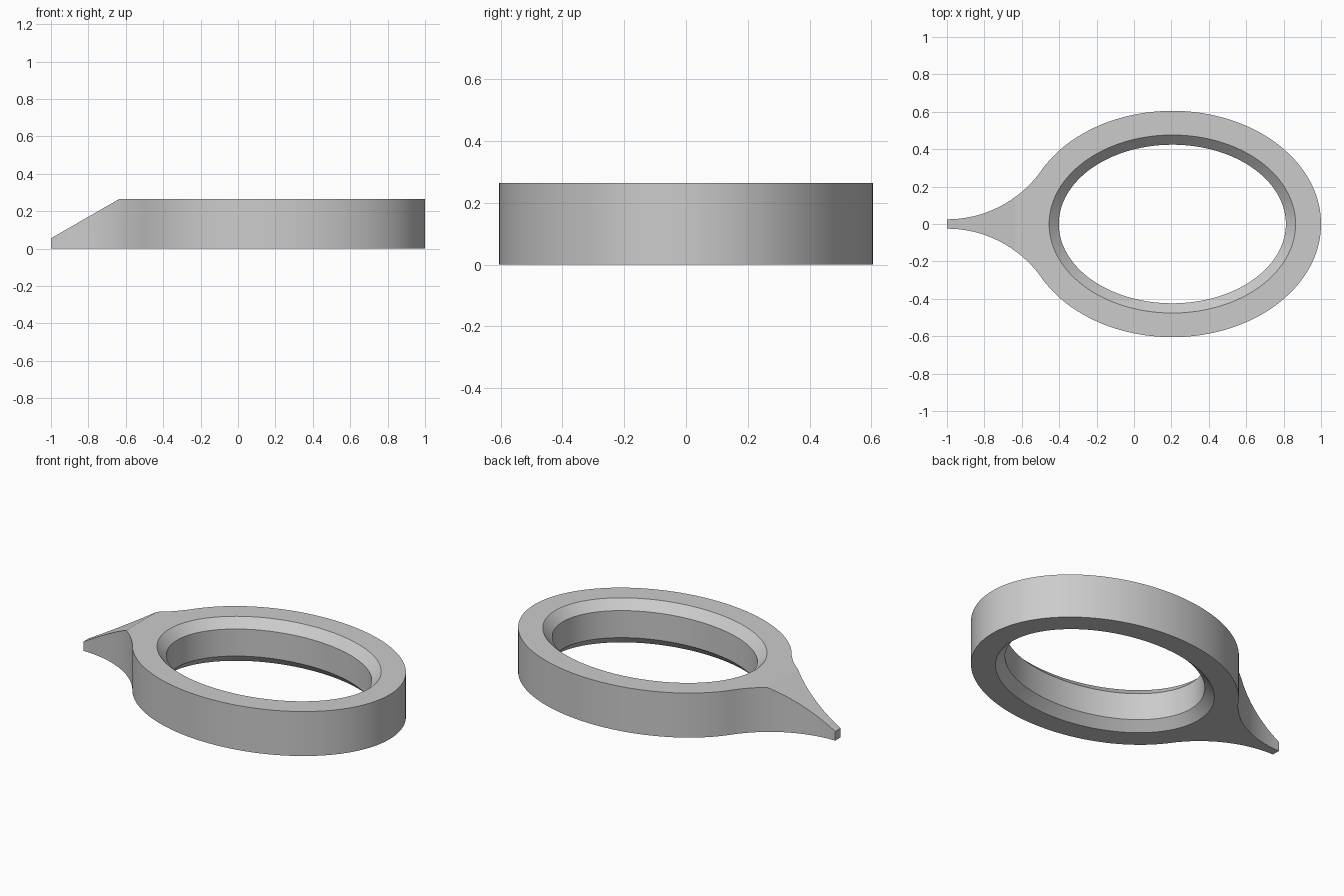
import bpy, bmesh, math
from mathutils import Vector

if "Cube" in bpy.data.objects:
    bpy.data.objects.remove(bpy.data.objects["Cube"])

CX, A, B, H = 0.205, 0.795, 0.605, 0.265   # outer ellipse and height
IN_A, IN_B, CH = 0.607, 0.424, 0.052       # hole ellipse and its chamfer
TIP = 0.025                                # half width of the tail tip

# Half outline: ellipse, then a concave arc flowing into the tail tip
t_end = math.acos(-0.874)
half = [(CX + A * math.cos(t_end * i / 60), B * math.sin(t_end * i / 60)) for i in range(61)]
d, h = half[-1][0] + 1, half[-1][1] - TIP
R = (d * d + h * h) / (2 * h)
sweep = math.asin(d / R)
half += [(-1 + R * math.sin(sweep * k / 20), TIP + R * (1 - math.cos(sweep * k / 20)))
         for k in range(19, -1, -1)]
outline = half + [(x, -y) for x, y in reversed(half[1:])]

bm = bmesh.new()


def hole(a, b, z):
    """Loop of the hole, lined up with the outline points."""
    verts = []
    for x, y in outline:
        t = math.atan2(y / B, (x - CX) / A)
        verts.append(bm.verts.new((CX + a * math.cos(t), b * math.sin(t), z)))
    return verts


# Closed cross-section loops: outer wall, top, chamfer, bore, chamfer, bottom
loops = [
    [bm.verts.new((x, y, 0)) for x, y in outline],
    [bm.verts.new((x, y, H)) for x, y in outline],
    hole(IN_A + CH, IN_B + CH, H),
    hole(IN_A, IN_B, H - CH),
    hole(IN_A, IN_B, CH),
    hole(IN_A + CH, IN_B + CH, 0),
]
n = len(outline)
for k in range(len(loops)):
    p, q = loops[k], loops[(k + 1) % len(loops)]
    for i in range(n):
        j = (i + 1) % n
        bm.faces.new((p[i], p[j], q[j], q[i]))

# Slope the top of the tail down towards its tip
slope = Vector((-(H - 0.055), 0, 0.365)).normalized()
cut = bmesh.ops.bisect_plane(bm, geom=bm.verts[:] + bm.edges[:] + bm.faces[:], dist=1e-6,
                             plane_co=(-0.635, 0, H), plane_no=slope, clear_outer=True)
rim = [e for e in cut["geom_cut"] if isinstance(e, bmesh.types.BMEdge) and e.is_boundary]
bmesh.ops.holes_fill(bm, edges=rim, sides=0)
bmesh.ops.recalc_face_normals(bm, faces=bm.faces[:])

mesh = bpy.data.meshes.new("tailed_ring")
bm.to_mesh(mesh)
bm.free()
ring = bpy.data.objects.new("tailed_ring", mesh)
bpy.context.collection.objects.link(ring)

grey = bpy.data.materials.new("light_grey")
grey.diffuse_color = (0.6, 0.6, 0.6, 1)
grey.use_nodes = True
grey.node_tree.nodes["Principled BSDF"].inputs["Base Color"].default_value = grey.diffuse_color
mesh.materials.append(grey)

bpy.context.view_layer.objects.active = ring
ring.select_set(True)
bpy.ops.object.shade_smooth_by_angle(angle=math.radians(25))
